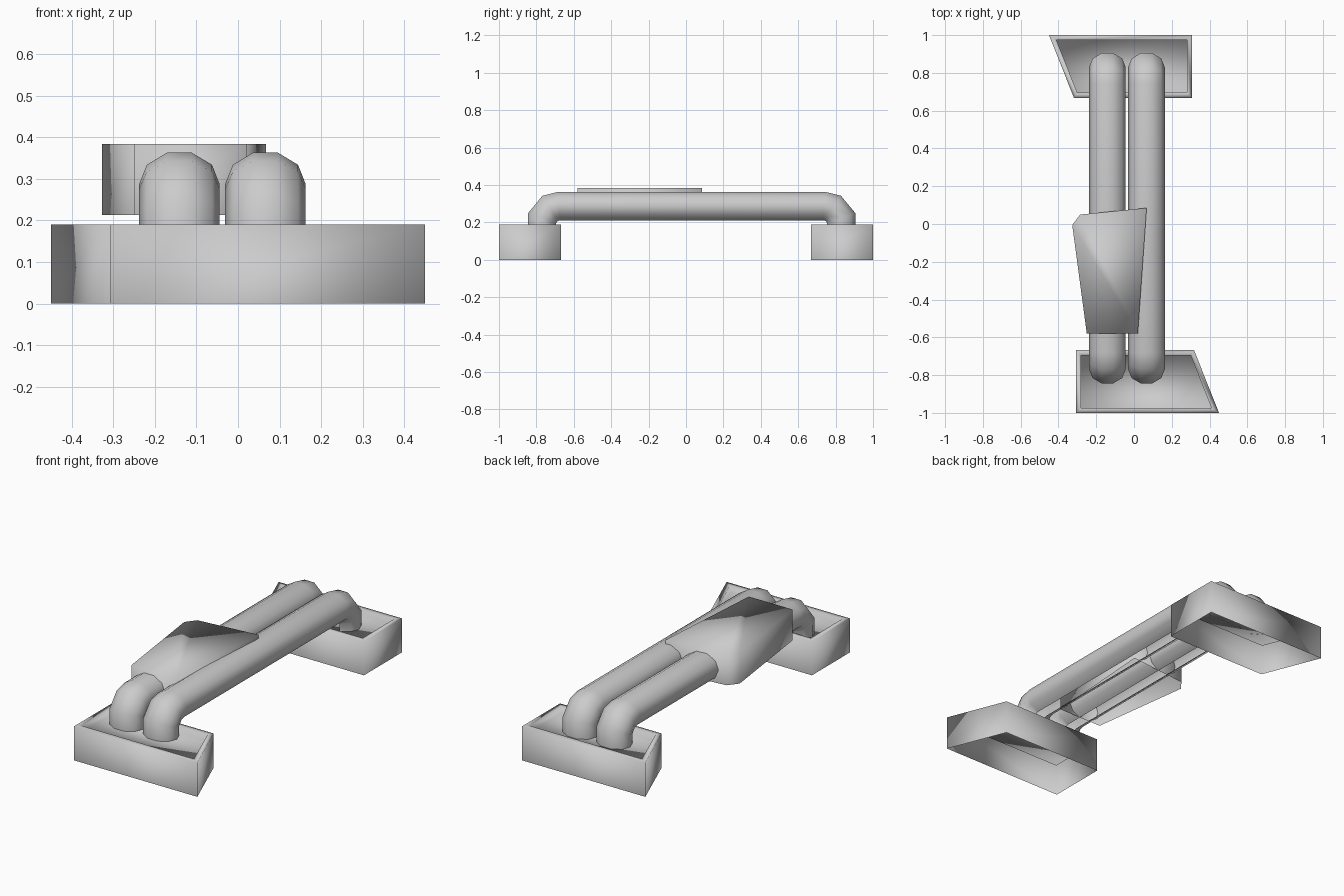
import bpy, bmesh, math
from mathutils import Vector

if "Cube" in bpy.data.objects:
    bpy.data.objects.remove(bpy.data.objects["Cube"])


def finish(name, bm):
    bmesh.ops.recalc_face_normals(bm, faces=bm.faces)
    mesh = bpy.data.meshes.new(name)
    bm.to_mesh(mesh)
    bm.free()
    mesh.polygons.foreach_set("use_smooth", [True] * len(mesh.polygons))
    ob = bpy.data.objects.new(name, mesh)
    bpy.context.collection.objects.link(ob)
    return ob


def open_prism(bm, outline, z0, z1):
    """Walls and a top, open underneath. Returns the top face."""
    low = [bm.verts.new((x, y, z0)) for x, y in outline]
    high = [bm.verts.new((x, y, z1)) for x, y in outline]
    n = len(outline)
    for i in range(n):
        j = (i + 1) % n
        bm.faces.new((low[i], low[j], high[j], high[i]))
    return bm.faces.new(high)


# End trays: skewed open-bottomed blocks with a recessed top
tray_outline = [(-0.307, -1), (0.45, -1), (0.318, -0.668), (-0.307, -0.668)]
for name, s in (("front_tray", 1), ("back_tray", -1)):
    bm = bmesh.new()
    top = open_prism(bm, [(s * x, s * y) for x, y in tray_outline], 0, 0.19)
    bm.normal_update()
    bmesh.ops.inset_region(bm, faces=[top], thickness=0.027, use_even_offset=True)
    floor = bmesh.ops.extrude_discrete_faces(bm, faces=[top])["faces"][0]
    bmesh.ops.translate(bm, verts=floor.verts, vec=(0, 0, -0.035))
    finish(name, bm)

# Pipes: ten-sided flattened tube bent down at both ends, open along the underside
# Each station is (outer y, outer z, inner y, inner z) for the back end
bend = [(0.905, 0.154, 0.755, 0.154), (0.905, 0.25, 0.755, 0.197),
        (0.828, 0.343, 0.748, 0.207), (0.745, 0.363, 0.735, 0.211)]
shift = 0.0305  # pipe middle sits slightly behind the centre
stations = [(-(oy - shift) + shift, oz, -(iy - shift) + shift, iz)
            for oy, oz, iy, iz in bend] + bend[::-1]


def pipe(name, x, radius=0.097, sides=10):
    bm = bmesh.new()
    rings = []
    for oy, oz, iy, iz in stations:
        outer, inner = Vector((x, oy, oz)), Vector((x, iy, iz))
        mid = (outer + inner) / 2
        up = (outer - inner) / 2 / math.cos(math.pi / sides)
        rings.append([bm.verts.new(mid + up * math.sin(a) + Vector((radius * math.cos(a), 0, 0)))
                      for a in (2 * math.pi * k / sides for k in range(sides))])
    for a, b in zip(rings, rings[1:]):
        for i in range(sides):
            if i == 7:  # underside strip
                continue
            j = (i + 1) % sides
            bm.faces.new((a[i], a[j], b[j], b[i]))
    finish(name, bm)


pipe("left_pipe", -0.141)
pipe("right_pipe", 0.066)

# Angled cover over the pipes, open underneath
bm = bmesh.new()
open_prism(bm, [(-0.25, -0.58), (0.02, -0.58), (0.067, 0.085),
                (-0.285, 0.05), (-0.327, -0.005)], 0.213, 0.384)
finish("pipe_cover", bm)
